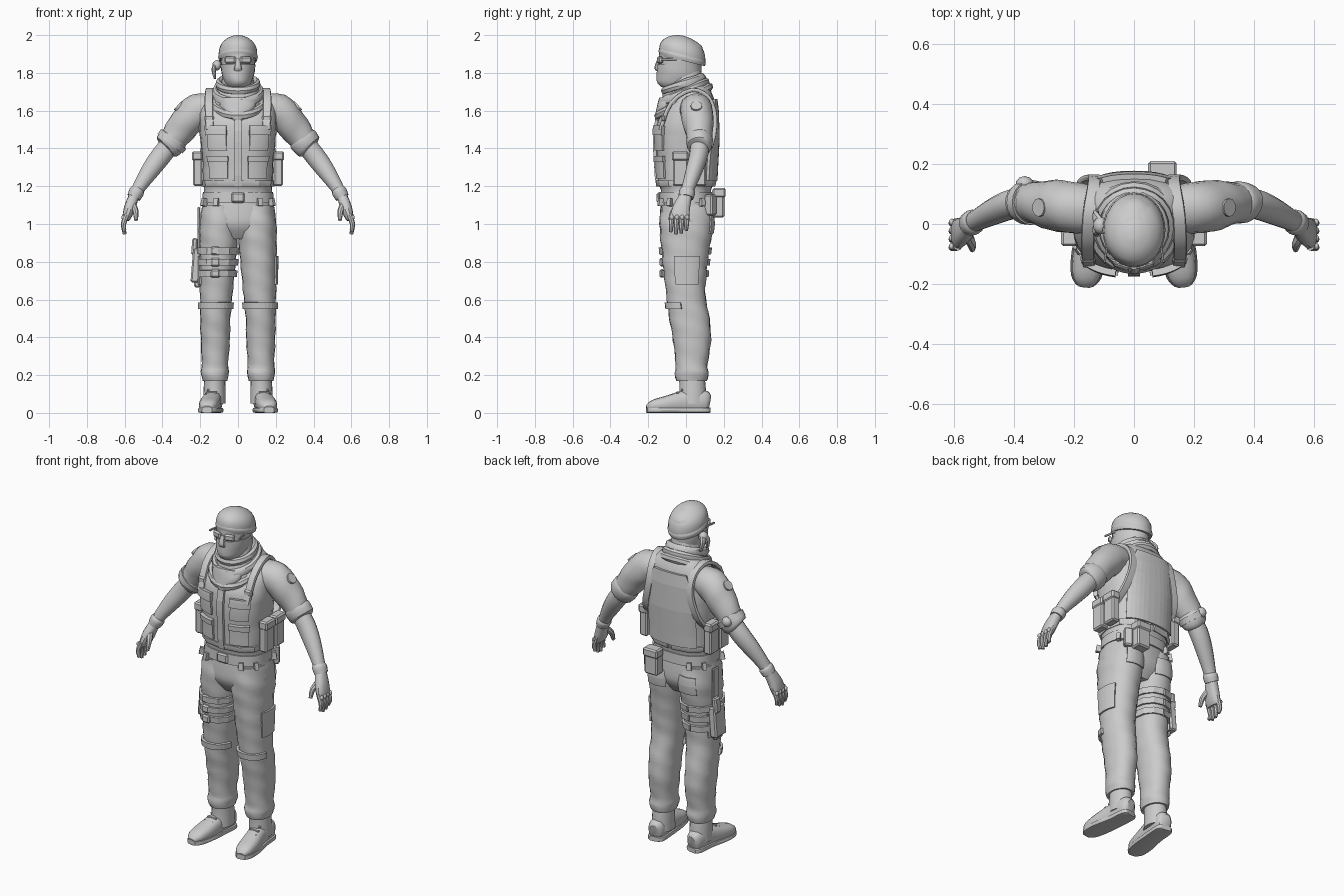
import bpy, bmesh, math, random
from mathutils import Vector, Matrix

random.seed(4)
start = bpy.data.objects.get("Cube")
if start:
    bpy.data.objects.remove(start, do_unlink=True)

grey = bpy.data.materials.new("plain_grey")
grey.use_nodes = True
grey.diffuse_color = (0.6, 0.6, 0.6, 1)
for node in grey.node_tree.nodes:
    if node.type == 'BSDF_PRINCIPLED':
        node.inputs["Base Color"].default_value = grey.diffuse_color
        node.inputs["Roughness"].default_value = 0.8

X, Y, Z = Vector((1, 0, 0)), Vector((0, 1, 0)), Vector((0, 0, 1))
SIDES = (("left", 1), ("right", -1))


def finish(name, bm, smooth=True):
    bmesh.ops.recalc_face_normals(bm, faces=bm.faces[:])
    mesh = bpy.data.meshes.new(name)
    bm.to_mesh(mesh)
    bm.free()
    mesh.materials.append(grey)
    ob = bpy.data.objects.new(name, mesh)
    bpy.context.collection.objects.link(ob)
    if smooth:
        bpy.ops.object.select_all(action='DESELECT')
        ob.select_set(True)
        bpy.context.view_layer.objects.active = ob
        bpy.ops.object.shade_smooth_by_angle(angle=math.radians(32))
    return ob


def spline(rings, steps):
    """Catmull-Rom interpolation of (x, y, z, width, depth) rings."""
    rows, last = [], len(rings) - 1
    for i in range(last):
        quad = [rings[min(max(i + k, 0), last)] for k in (-1, 0, 1, 2)]
        for j in range(steps):
            t = j / steps
            rows.append([b + 0.5 * t * (c - a + t * (2*a - 5*b + 4*c - d + t * (3*(b - c) + d - a)))
                         for a, b, c, d in zip(*quad)])
    return rows + [list(rings[-1])]


def squash(angle, power):
    c, s = math.cos(angle), math.sin(angle)
    return math.copysign(abs(c) ** power, c), math.copysign(abs(s) ** power, s)


def loft(name, rings, ref=None, seg=20, power=1, fold=0, steps=3, tilt=0, loop=False):
    """Skin rings; level ones when ref is None, else square to the path."""
    rows = rings if loop else spline(rings, steps)
    bm, grid, n = bmesh.new(), [], len(rows)
    for i, (x, y, z, w, d) in enumerate(rows):
        a, b = X, Y
        if ref:
            after = rows[(i + 1) % n] if loop else rows[min(i + 1, n - 1)]
            before = rows[i - 1] if loop else rows[max(i - 1, 0)]
            t = (Vector(after[:3]) - Vector(before[:3])).normalized()
            b = (ref - t * ref.dot(t)).normalized()
            a = b.cross(t)
        ring = []
        for k in range(seg):
            ang = math.tau * k / seg
            c, s = squash(ang, power)
            grow = 1 + fold * (0.6 * math.sin(2 * ang + 60 * z) + 0.5 * random.uniform(-1, 1))
            p = Vector((x, y, z)) + (a * w * c + b * d * s) * grow
            p.z += tilt * (p.y - y)
            ring.append(bm.verts.new(p))
        grid.append(ring)
    for i in range(n if loop else n - 1):
        r, q = grid[i], grid[(i + 1) % n]
        for k in range(seg):
            m = (k + 1) % seg
            bm.faces.new((r[k], r[m], q[m], q[k]))
    if not loop:
        bm.faces.new(grid[0])
        bm.faces.new(grid[-1])
    return finish(name, bm)


def flip(rings, s):
    return [(r[0] * s, *r[1:]) for r in rings]


def box(name, at, size, turn=0, lean=0, bevel=0.008):
    bm = bmesh.new()
    bmesh.ops.create_cube(bm, size=1)
    bmesh.ops.scale(bm, vec=size, verts=bm.verts[:])
    bmesh.ops.bevel(bm, geom=bm.edges[:], offset=bevel, segments=1, affect='EDGES')
    rot = Matrix.Rotation(turn, 4, 'Z') @ Matrix.Rotation(lean, 4, 'Y')
    bmesh.ops.transform(bm, matrix=Matrix.Translation(at) @ rot, verts=bm.verts[:])
    return finish(name, bm, False)


def blob(name, at, size):
    bm = bmesh.new()
    bmesh.ops.create_icosphere(bm, subdivisions=2, radius=1)
    bmesh.ops.scale(bm, vec=size, verts=bm.verts[:])
    bmesh.ops.translate(bm, vec=at, verts=bm.verts[:])
    return finish(name, bm)


def patch(name, rings, middle, spread, low, high, out=0.012, top=1, power=1):
    """Plate hugging a level loft; angles in degrees, top narrows the upper edge."""
    rows = sorted(spline(rings, 4), key=lambda r: r[2])
    bm, grid, cols, levels = bmesh.new(), [], 12, 6
    for i in range(levels + 1):
        f = i / levels
        z = low + (high - low) * f
        k = max(j for j in range(len(rows) - 1) if rows[j][2] <= z)
        t = (z - rows[k][2]) / (rows[k + 1][2] - rows[k][2])
        x, y, _, w, d = [p + (q - p) * t for p, q in zip(rows[k], rows[k + 1])]
        line = []
        for j in range(cols + 1):
            ang = math.radians(middle + spread * (2 * j / cols - 1) * (1 + (top - 1) * f ** 2))
            c, s = squash(ang, power)
            line.append(bm.verts.new((x + (w + out / 2) * c, y + (d + out / 2) * s, z)))
        grid.append(line)
    for r, q in zip(grid, grid[1:]):
        for j in range(cols):
            bm.faces.new((r[j], r[j + 1], q[j + 1], q[j]))
    ob = finish(name, bm, False)
    mod = ob.modifiers.new("thickness", 'SOLIDIFY')
    mod.thickness, mod.offset = out, 0
    return ob


# Torso with vest
torso = [(0, 0, 1.08, .185, .13), (0, 0, 1.18, .178, .135), (0, 0, 1.22, .185, .148),
         (0, 0, 1.32, .186, .153), (0, 0, 1.45, .2, .16), (0, .005, 1.55, .205, .152),
         (0, .03, 1.63, .195, .125), (0, .045, 1.7, .15, .09), (0, .03, 1.75, .08, .07)]
P = .8
loft("torso", torso, seg=28, power=P, fold=.015)
patch("zip_flap", torso, -90, 3, 1.2, 1.55, .016, power=P)
patch("vest_hem", torso, -90, 178, 1.2, 1.23, .012, power=P)
patch("back_panel", torso, 90, 48, 1.23, 1.66, .018, .6, P)
for label, s in SIDES:
    mid = -90 + 30 * s
    patch(label + "_chest_pocket", torso, mid, 17, 1.39, 1.5, .012, power=P)
    patch(label + "_chest_flap", torso, mid, 18, 1.47, 1.52, .022, power=P)
    patch(label + "_lower_pocket", torso, mid, 18, 1.24, 1.34, .012, power=P)
    patch(label + "_lower_flap", torso, mid, 19, 1.33, 1.36, .02, power=P)
    strap = [(.15, -.135, 1.5), (.155, -.08, 1.64), (.15, .03, 1.71), (.135, .12, 1.67),
             (.135, .155, 1.56), (.17, .135, 1.42), (.19, .07, 1.34)]
    loft(label + "_shoulder_strap", flip([p + (.011, .022) for p in strap], s), X, 8, .4)
    box(label + "_strap_buckle", (.153 * s, -.118, 1.56), (.05, .025, .035))
    for place, y in (("front", -.03), ("rear", .065)):
        box(f"{label}_{place}_side_pouch", (.212 * s, y, 1.29), (.05, .08, .18))
        box(f"{label}_{place}_pouch_flap", (.215 * s, y, 1.36), (.056, .088, .05))

# Belt and hip gear
hips = [(0, 0, .92, .11, .09), (0, 0, .99, .195, .135), (0, 0, 1.06, .195, .138), (0, 0, 1.14, .18, .13)]
loft("hips", hips, seg=28, power=.9)
loft("belt", [(0, 0, 1.11, .19, .143), (0, 0, 1.17, .186, .141)], seg=28, power=P, steps=1)
box("belt_buckle", (0, -.145, 1.14), (.07, .02, .055))
for angle in (-150, -120, -60, -30, 30, 120, 150):
    patch("belt_loop", hips, angle, 4, 1.095, 1.135, .03, power=P)
box("rear_belt_pouch", (.095, .17, 1.11), (.085, .065, .15))
box("rear_pouch_flap", (.095, .175, 1.165), (.095, .07, .05))
box("small_belt_pouch", (.15, .13, 1.1), (.05, .05, .11), turn=-.6)

# Legs, trousers and boots
leg = [(.1, 0, 1.1, .088, .13), (.1, .002, 1, .104, .143), (.104, -.003, .88, .1, .128),
       (.11, -.005, .75, .093, .114), (.115, 0, .62, .086, .103), (.12, .018, .5, .08, .107),
       (.12, .032, .38, .077, .1), (.122, .03, .26, .07, .085), (.122, .03, .21, .074, .089),
       (.122, .03, .17, .066, .08)]
foot = [(.124, .125, .06, .035, .025), (.127, .1, .062, .058, .046), (.135, 0, .06, .06, .048),
        (.15, -.1, .046, .045, .054), (.16, -.175, .036, .032, .046), (.164, -.208, .026, .012, .022)]
for label, s in SIDES:
    side_leg = flip(leg, s)
    loft(label + "_trouser_leg", side_leg, power=.9, fold=.03, steps=4)
    patch(label + "_knee_fold", side_leg, -90, 75, .55, .585, .014, power=.9)
    patch(label + "_thigh_pocket", side_leg, 90 - 85 * s, 30, .68, .83, .01, power=.9)
    patch(label + "_back_pocket", side_leg, 90, 30, .95, 1.05, .008, power=.9)
    boot = [(.125, .035, .05, .06, .075), (.124, .035, .13, .058, .07), (.122, .03, .2, .055, .068)]
    loft(label + "_boot_shaft", flip(boot, s))
    loft(label + "_boot", flip(foot, s), X, 16, .8)
    sole = [(x, y, .014, .014, w + .005) for x, y, z, h, w in foot]
    loft(label + "_sole", flip(sole, s), X, 12, .4)
    for lace in range(3):
        box(label + "_boot_lace", ((.145 - .005 * lace) * s, -.07 + .025 * lace, .093 + .014 * lace), (.06, .014, .012), bevel=.003)

# Thigh holster on the right
right_leg = flip(leg, -1)
for low in (.72, .78, .84):
    patch("thigh_strap", right_leg, -90, 179, low, low + .035, .014, power=.9)
    box("strap_clip", (-.12, -.128, low + .018), (.05, .025, .045))
box("holster", (-.222, .02, .78), (.045, .1, .18), lean=.08)
box("holster_tip", (-.215, .01, .69), (.035, .06, .05))
box("pistol_grip", (-.23, .04, .88), (.03, .05, .09), lean=.08)
box("holster_hanger", (-.208, .02, .98), (.014, .05, .22), bevel=.004)

# Arms, rolled sleeves, gloves
sleeve = [(.13, .045, 1.62, .07, .08), (.21, .055, 1.6, .09, .088), (.265, .062, 1.55, .087, .084),
          (.32, .07, 1.48, .077, .072), (.365, .07, 1.42, .066, .06)]
cuff = [(.33, .072, 1.465, .066, .062), (.345, .072, 1.445, .08, .07), (.375, .07, 1.41, .074, .064), (.385, .068, 1.4, .055, .05)]
forearm = [(.33, .075, 1.46, .05, .05), (.4, .068, 1.37, .054, .05), (.46, .045, 1.29, .049, .045),
           (.52, .015, 1.2, .036, .036), (.558, -.005, 1.13, .028, .032)]
wrist = [(.53, .01, 1.185, .034, .035), (.537, .006, 1.17, .04, .043), (.552, 0, 1.14, .036, .04)]
palm = [(.55, 0, 1.15, .027, .032), (.572, -.022, 1.09, .03, .045), (.588, -.033, 1.04, .024, .05), (.592, -.035, 1.02, .016, .045)]
for label, s in SIDES:
    loft(label + "_sleeve", flip(sleeve, s), Y, fold=.035)
    loft(label + "_rolled_cuff", flip(cuff, s), Y, fold=.03)
    loft(label + "_forearm", flip(forearm, s), Y, 16)
    loft(label + "_glove_cuff", flip(wrist, s), Y, 16)
    loft(label + "_palm", flip(palm, s), Y, 14, .8)
    for i, tip in enumerate((.958, .945, .95, .965)):
        y = -.075 + .027 * i
        finger = [(.588, y, 1.05, .015, .014), (.606, y - .003, 1, .014, .013), (.6, y - .005, tip, .009, .009)]
        loft(label + "_finger", flip(finger, s), Y, 8)
        blob(label + "_knuckle", (.608 * s, y, 1.035), (.01, .012, .014))
    thumb = [(.562, -.025, 1.11, .018, .02), (.543, -.065, 1.07, .016, .016), (.54, -.085, 1.02, .01, .01)]
    loft(label + "_thumb", flip(thumb, s), Y, 8)
    badge = [(.3, .055, 1.61, .03, .03), (.32, .055, 1.628, .03, .03)]
    loft(label + "_sleeve_badge", flip(badge, s), Y, 12, steps=1)
band = [(.34, .072, 1.45, .085, .075), (.36, .072, 1.425, .084, .074)]
loft("right_arm_band", flip(band, -1), Y, steps=1)
blob("arm_band_knot", (-.365, .135, 1.45), (.03, .025, .03))

# Neck scarf: a folded cone, loose rolls and a hanging point
scarf = [(0, -.01, 1.64, .135, .135), (0, -.01, 1.67, .13, .135), (0, -.01, 1.69, .112, .12),
         (0, -.012, 1.72, .108, .115), (0, -.015, 1.745, .09, .1), (0, -.015, 1.78, .08, .095)]
loft("scarf", scarf, seg=24, fold=.04, tilt=.4)
for size, z, slope in ((.135, 1.65, .55), (.118, 1.695, .45), (.1, 1.74, .35)):
    ring = []
    for k in range(24):
        a = math.tau * k / 24
        y = size * math.sin(a)
        ring.append((size * math.cos(a), y - .012, z + slope * y, .02, .024))
    loft("scarf_roll", ring, Z, 8, fold=.15, loop=True)
point = [(0, -.145, 1.53, .008, .012), (0, -.135, 1.57, .045, .03), (0, -.11, 1.62, .09, .045), (0, -.08, 1.67, .1, .06)]
loft("scarf_point", point, fold=.06)

# Head, face mask, glasses and cap
head = [(0, 0, 1.68, .065, .07), (0, -.035, 1.76, .07, .095), (0, -.032, 1.82, .086, .112),
        (0, -.028, 1.88, .092, .115), (0, -.025, 1.94, .085, .11), (0, -.028, 1.985, .04, .05)]
loft("head", head, seg=24)
mask = [(0, -.05, 1.725, .055, .08), (0, -.045, 1.75, .072, .108), (0, -.038, 1.79, .085, .118), (0, -.035, 1.845, .093, .118)]
loft("face_mask", mask, seg=24, fold=.015)
loft("nose", [(0, -.145, 1.81, .022, .014), (0, -.15, 1.83, .02, .018), (0, -.142, 1.875, .01, .01)], seg=10)
cap = [(0, -.02, 1.868, .094, .116), (0, -.02, 1.88, .1, .122), (0, -.022, 1.92, .1, .12), (0, -.026, 1.955, .087, .103),
       (0, -.03, 1.982, .058, .068), (0, -.03, 1.996, .025, .03), (0, -.03, 1.999, .006, .007)]
loft("cap", cap, seg=28, fold=.01, tilt=-.12)
loft("cap_band", [(0, -.02, 1.865, .1, .12), (0, -.02, 1.885, .105, .125), (0, -.02, 1.9, .1, .12)], seg=28, tilt=-.25)
for label, s in SIDES:
    box(label + "_lens", (.04 * s, -.138, 1.868), (.062, .02, .038), turn=.3 * s)
    box(label + "_glasses_arm", (.09 * s, -.075, 1.872), (.008, .11, .012), turn=.15 * s, bevel=.002)
blob("cap_knot", (-.112, -.005, 1.84), (.025, .03, .028))
for y in (-.02, .025):
    tail = [(-.11, 0, 1.85, .012, .016), (-.128, y, 1.82, .012, .02), (-.122, y * 1.5, 1.77, .006, .014)]
    loft("cap_tail", tail, Y, 8, fold=.1)
